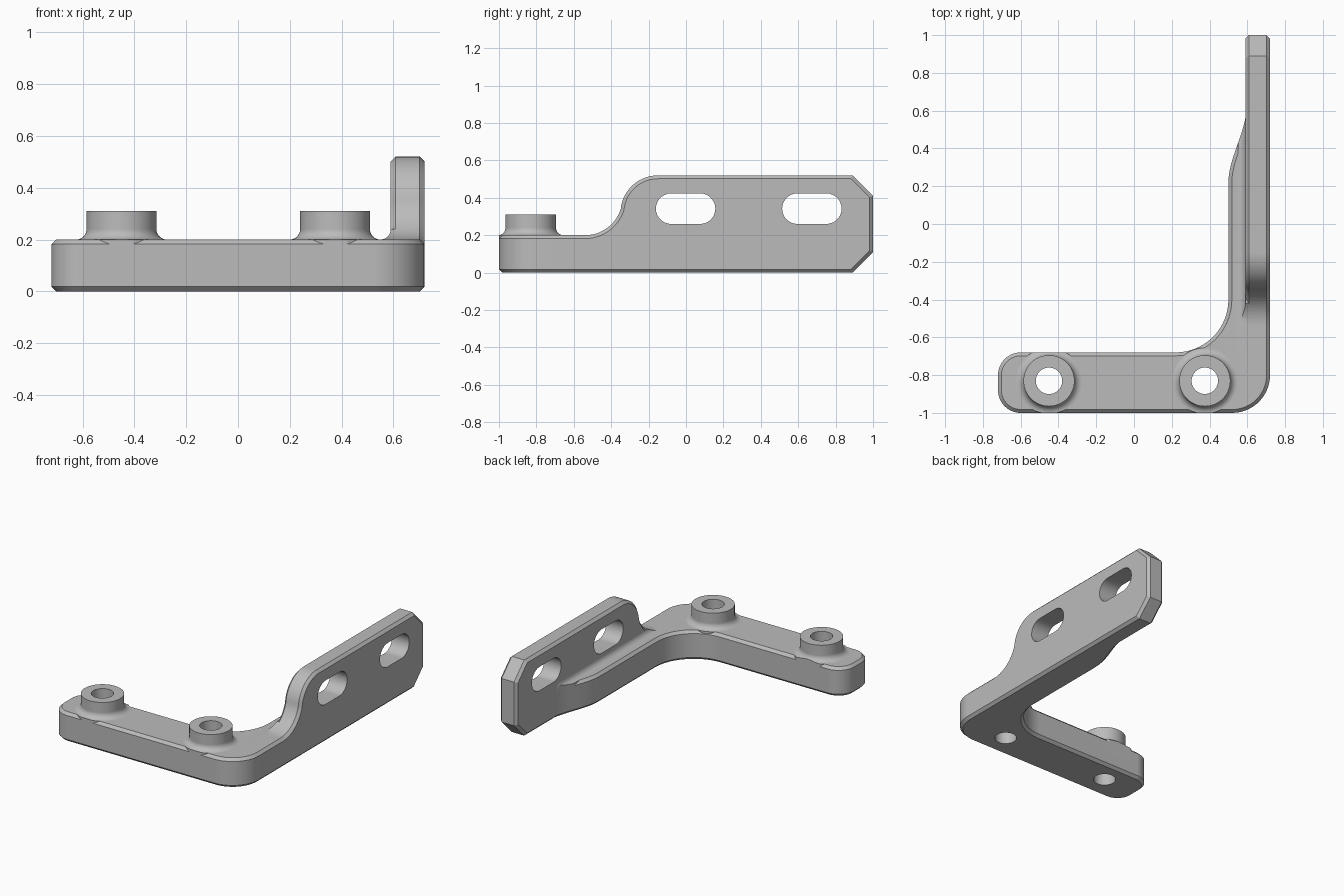
import bpy
import bmesh
from math import cos, sin, radians, pi

cube = bpy.data.objects.get("Cube")
if cube:
    bpy.data.objects.remove(cube, do_unlink=True)

CHAMFER = 0.018
PLATE = 0.2      # plate thickness
TOP = 0.52       # wall height


def arc(cx, cy, r, start, end, n=14):
    angles = [radians(start + (end - start) * i / n) for i in range(n + 1)]
    return [(cx + r * cos(a), cy + r * sin(a)) for a in angles]


def add_object(name, bm):
    bmesh.ops.recalc_face_normals(bm, faces=bm.faces)
    mesh = bpy.data.meshes.new(name)
    bm.to_mesh(mesh)
    bm.free()
    obj = bpy.data.objects.new(name, mesh)
    bpy.context.collection.objects.link(obj)
    return obj


def prism(name, points, axis, lo, hi, chamfer=0):
    """Extrude a flat outline along an axis, with optional chamfered rims."""
    def place(p, d):
        co = list(p)
        co.insert(axis, d)
        return co
    bm = bmesh.new()
    low = [bm.verts.new(place(p, lo)) for p in points]
    high = [bm.verts.new(place(p, hi)) for p in points]
    bm.faces.new(low)
    bm.faces.new(high)
    for i in range(len(points)):
        j = (i + 1) % len(points)
        bm.faces.new((low[i], low[j], high[j], high[i]))
    bmesh.ops.recalc_face_normals(bm, faces=bm.faces)
    if chamfer:
        rims = [e for e in bm.edges
                if abs(e.verts[0].co[axis] - e.verts[1].co[axis]) < 1e-6]
        bmesh.ops.bevel(bm, geom=rims, offset=chamfer, offset_type='OFFSET',
                        segments=1, profile=0.5, affect='EDGES')
    return add_object(name, bm)


def lathe(name, profile, x, y, sides=64):
    """Solid of revolution from (radius, height) rings."""
    bm = bmesh.new()
    rings = [[bm.verts.new((x + r * cos(2 * pi * k / sides),
                            y + r * sin(2 * pi * k / sides), z))
              for k in range(sides)] for r, z in profile]
    for a, b in zip(rings, rings[1:]):
        for k in range(sides):
            m = (k + 1) % sides
            bm.faces.new((a[k], a[m], b[m], b[k]))
    bm.faces.new(rings[0])
    bm.faces.new(rings[-1])
    return add_object(name, bm)


def combine(target, tool, operation, keep=False):
    mod = target.modifiers.new("combine", 'BOOLEAN')
    mod.operation = operation
    mod.solver = 'EXACT'
    mod.object = tool
    bpy.context.view_layer.objects.active = target
    bpy.ops.object.modifier_apply(modifier=mod.name)
    if not keep:
        bpy.data.objects.remove(tool, do_unlink=True)


# Plate outline: foot, rounded corners, ledge that tapers into the wall
taper = []
for i in range(15):
    t = 1 - i / 14
    taper.append((0.5 + 0.095 * t * t * (3 - 2 * t), 0.22 + 0.4 * t))
outline = (arc(-0.6, -0.88, 0.12, 180, 270) + arc(0.52, -0.8, 0.2, 270, 360)
           + [(0.72, -0.6), (0.66, -0.6), (0.66, 0.68), (0.605, 0.68)]
           + taper + arc(0.22, -0.4, 0.28, 0, -90)
           + arc(-0.6, -0.8, 0.12, 90, 180))

# Wall side profile: chamfered far end, S-curve down to the plate
side = ([(-0.7, 0), (0.89, 0), (1, 0.11), (1, 0.41), (0.89, TOP)]
        + arc(-0.15, 0.32, 0.2, 90, 168.4)
        + arc(-0.54, 0.4, 0.2, -11.6, -90)[1:] + [(-0.7, PLATE)])

bracket = prism("bracket", outline, 2, 0, PLATE, CHAMFER)
wall = prism("wall", side, 0, 0.59, 0.72, CHAMFER)
outline_clip = prism("outline_clip", outline, 2, 0.05, 0.6)
side_clip = prism("side_clip", side, 0, 0.4, 0.72)

# Fillet between ledge and wall
root = [(0.62, 0.15), (0.62, 0.24)] + arc(0.55, 0.24, 0.04, 0, -90, 8) + [(0.55, 0.15)]
fillet = prism("fillet", root, 1, -0.54, 0.64)
combine(fillet, outline_clip, 'INTERSECT', keep=True)
combine(fillet, side_clip, 'INTERSECT')
combine(bracket, wall, 'UNION')
combine(bracket, fillet, 'UNION')

# Bosses with flared feet and through holes
flare = arc(0.175, 0.24, 0.04, 270, 180, 8)
for x in (-0.45, 0.375):
    boss = lathe("boss", [(0.175, 0.1)] + flare + [(0.135, 0.31)], x, -0.83)
    combine(boss, outline_clip, 'INTERSECT', keep=True)
    combine(bracket, boss, 'UNION')
for x in (-0.45, 0.375):
    hole = lathe("hole", [(0.07, -0.1), (0.07, 0.5)], x, -0.83, 48)
    combine(bracket, hole, 'DIFFERENCE')
bpy.data.objects.remove(outline_clip, do_unlink=True)

# Rounded slots through the wall
for y in (0, 0.675):
    slot = (arc(y + 0.075, 0.342, 0.082, -90, 90)
            + arc(y - 0.079, 0.342, 0.082, 90, 270))
    combine(bracket, prism("slot", slot, 0, 0.3, 1), 'DIFFERENCE')

# Clean up seams
bm = bmesh.new()
bm.from_mesh(bracket.data)
bmesh.ops.remove_doubles(bm, verts=bm.verts, dist=1e-5)
bm.to_mesh(bracket.data)
bm.free()

# Material
grey = bpy.data.materials.new("plain grey")
grey.use_nodes = True
colour = (0.5, 0.5, 0.5, 1)
grey.diffuse_color = colour
grey.node_tree.nodes["Principled BSDF"].inputs["Base Color"].default_value = colour
bracket.data.materials.clear()
bracket.data.materials.append(grey)

# Smooth curves, crisp edges
bpy.ops.object.select_all(action='DESELECT')
bracket.select_set(True)
bpy.context.view_layer.objects.active = bracket
bpy.ops.object.shade_smooth_by_angle(angle=radians(30))
weighted = bracket.modifiers.new("even_normals", 'WEIGHTED_NORMAL')
weighted.keep_sharp = True
